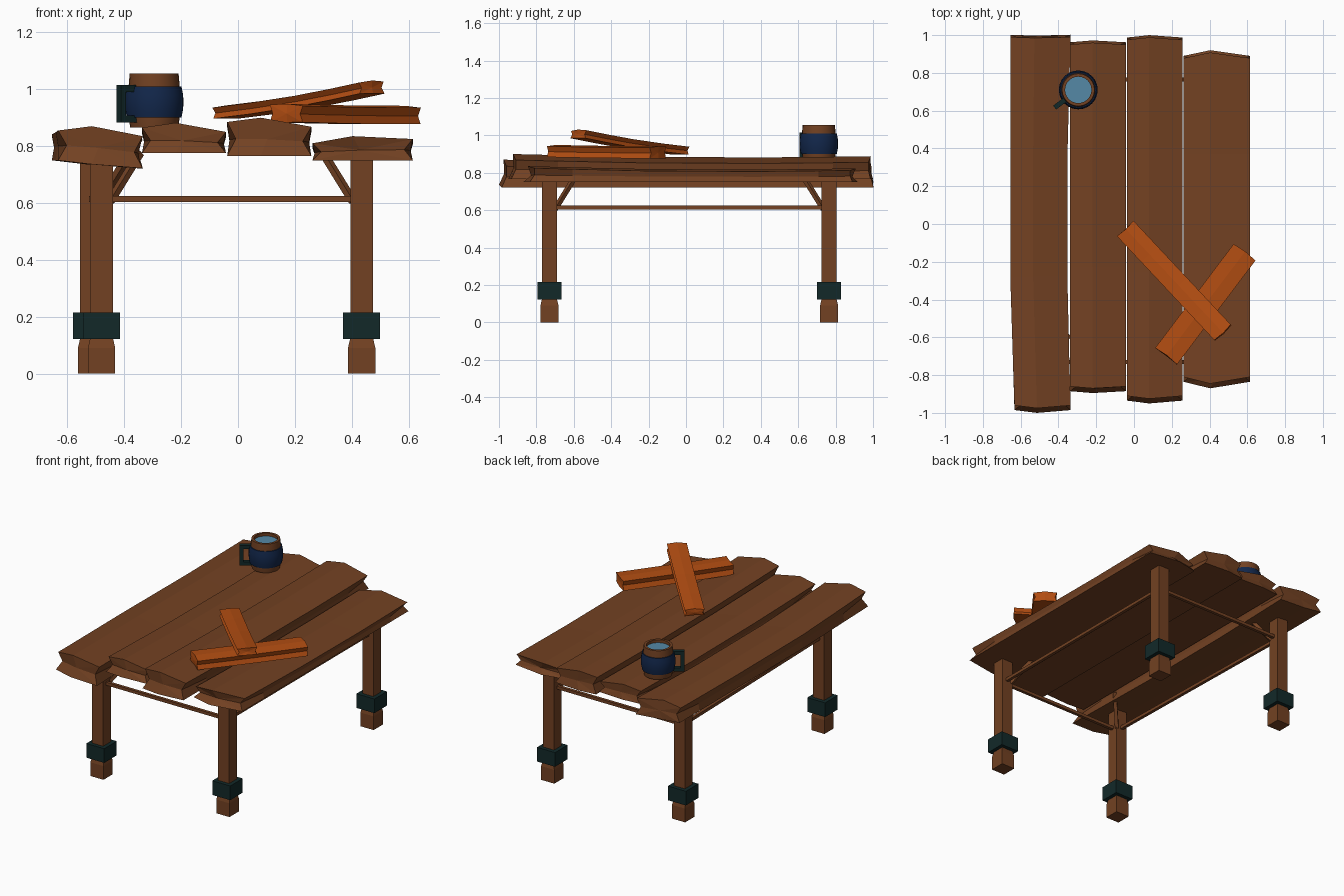
import bpy, bmesh, math
from mathutils import Vector, Matrix

if "Cube" in bpy.data.objects:
    bpy.data.objects.remove(bpy.data.objects["Cube"])


def material(name, rgb):
    m = bpy.data.materials.new(name)
    m.use_nodes = True
    m.diffuse_color = (*rgb, 1)
    m.node_tree.nodes["Principled BSDF"].inputs["Base Color"].default_value = (*rgb, 1)
    return m


WOOD = material("brown wood", (0.17, 0.053, 0.016))
ORANGE = material("orange wood", (0.45, 0.075, 0.006))
IRON = material("dark green iron", (0.006, 0.022, 0.022))
NAVY = material("navy band", (0.006, 0.020, 0.070))
LIQUID = material("light blue liquid", (0.09, 0.25, 0.38))


def finish(bm, name, mat):
    bmesh.ops.recalc_face_normals(bm, faces=bm.faces[:])
    mesh = bpy.data.meshes.new(name)
    bm.to_mesh(mesh)
    bm.free()
    mesh.materials.append(mat)
    ob = bpy.data.objects.new(name, mesh)
    bpy.context.scene.collection.objects.link(ob)
    return ob


def loft(name, rings, mat, matrix=Matrix()):
    """Skin a row of equal rings, closing both ends with a fan."""
    bm = bmesh.new()
    rows = [[bm.verts.new(matrix @ Vector(p)) for p in r] for r in rings]
    n = len(rows[0])
    for a, b in zip(rows, rows[1:]):
        for i in range(n):
            j = (i + 1) % n
            bm.faces.new((a[i], a[j], b[j], b[i]))
    for r in (rows[0], rows[-1]):
        mid = bm.verts.new(sum((v.co for v in r), Vector()) / n)
        for i in range(n):
            bm.faces.new((r[i], r[(i + 1) % n], mid))
    return finish(bm, name, mat)


def square(x, y, z, h):
    return [(x - h, y - h, z), (x + h, y - h, z), (x + h, y + h, z), (x - h, y + h, z)]


def bar(name, a, b, w, mat, t=None):
    """Box of width w and thickness t running from a to b."""
    a, b = Vector(a), Vector(b)
    d = (b - a).normalized()
    side = d.cross(Vector((0, 0, 1))).normalized()
    u = side * w / 2
    v = side.cross(d) * (t or w) / 2
    return loft(name, [[p + u + v, p - u + v, p - u - v, p + u - v] for p in (a, b)], mat)


def slab_ring(x0, x1, y, tops, bottoms, notch, bow=0, slant=0, peak=0.4):
    """Board section with notched sides; bow pushes the middle out along y."""
    xm = x0 + (x1 - x0) * peak
    lm, rm = (tops[0] + bottoms[0]) / 2, (tops[2] + bottoms[1]) / 2
    bm_ = (bottoms[0] + bottoms[1]) / 2
    return [(x0, y, tops[0]), (xm, y + bow, tops[1]), (x1, y, tops[2]),
            (x1 - notch, y, rm), (x1, y + slant, bottoms[1]),
            (xm, y + bow + slant, bm_), (x0, y + slant, bottoms[0]), (x0 + notch, y, lm)]


# Table top boards: x range, y range, end bows, top heights, bottom heights
boards = [
    ((-0.655, -0.335), (-0.96, 0.99), (-0.015, -0.005), (0.855, 0.87, 0.835), (0.75, 0.722)),
    ((-0.338, -0.042), (-0.86, 0.95), (-0.010, 0.01), (0.865, 0.882, 0.85), (0.775, 0.775)),
    ((-0.038, 0.258), (-0.91, 0.975), (-0.015, 0.013), (0.885, 0.90, 0.868), (0.766, 0.766)),
    ((0.262, 0.615), (-0.81, 0.878), (-0.035, 0.03), (0.81, 0.835, 0.825), (0.75, 0.75)),
]
for k, ((x0, x1), (y0, y1), bows, tops, bots) in enumerate(boards):
    rings = []
    for s in (0, 0.12, 0.35, 0.7, 0.9, 1):
        y = y0 + (y1 - y0) * s
        end = s in (0, 1)
        sag = -0.012 * math.sin(math.pi * s) - 0.012 * s
        tp = [z + sag for z in tops]
        pinch = 0.02 * math.sin(math.pi * s) if k == 0 else 0
        taper = 0.022 * max(0, 1 - 3 * s) if k == 0 else 0
        bow = bows[0] if s == 0 else bows[1] if s == 1 else 0
        slant = -0.025 if s == 0 else 0.012 if s == 1 else 0
        rings.append(slab_ring(x0 + taper, x1 - pinch, y, tp, bots,
                               0.03 if end else 0.008, bow, slant))
    loft(f"table_board_{k + 1}", rings, WOOD)

# Legs with feet, iron bands and corner braces
corners = {"front_right": (0.435, -0.73), "back_right": (0.435, 0.765),
           "back_left": (-0.515, 0.765), "front_left": (-0.48, -0.73)}
for label, (x, y) in corners.items():
    loft(f"{label}_leg", [square(x, y, z, h) for z, h in
                          ((0, 0.048), (0.09, 0.048), (0.125, 0.04), (0.775, 0.04))], WOOD)
    loft(f"{label}_band", [square(x, y, z, 0.065) for z in (0.122, 0.215)], IRON)
    sx, sy = math.copysign(1, x), math.copysign(1, y)
    bar(f"{label}_brace", (x - sx * 0.03, y - sy * 0.03, 0.605),
        (x - sx * 0.135, y - sy * 0.135, 0.775), 0.022, WOOD)

# Rails joining neighbouring legs
ring = list(corners.items())
for (na, a), (nb, b) in zip(ring, ring[1:] + ring[:1]):
    bar(f"rail_{na}_to_{nb}", (*a, 0.614), (*b, 0.614), 0.02, WOOD)


# Loose sticks lying on the table
def stick(name, a, b, w, t, sag):
    a, b = Vector(a), Vector(b)
    d = b - a
    rot = d.to_track_quat('Y', 'Z').to_matrix().to_4x4()
    rings = []
    for s in (0, 0.25, 0.55, 0.8, 1):
        z = -sag * math.sin(math.pi * s)
        end = s in (0, 1)
        rings.append(slab_ring(-w / 2, w / 2, d.length * s,
                               [z + t / 2, z + t / 2 + 0.003, z + t / 2 - 0.004],
                               [z - t / 2, z - t / 2], 0.012, 0.006 if end else 0, 0, 0.5))
    loft(name, rings, ORANGE, Matrix.Translation(a) @ rot)


stick("upper_stick", (-0.045, -0.025, 0.918), (0.47, -0.575, 1.006), 0.12, 0.043, 0.008)
stick("lower_stick", (0.17, -0.70, 0.915), (0.585, -0.15, 0.908), 0.145, 0.062, 0.002)

# Mug turned from profiles
MX, MY = -0.295, 0.71


def turned(name, profile, mat, steps=24):
    bm = bmesh.new()
    vs = [bm.verts.new((r, 0, z)) for r, z in profile]
    es = [bm.edges.new(p) for p in zip(vs, vs[1:])]
    bmesh.ops.spin(bm, geom=vs + es, axis=(0, 0, 1), cent=(0, 0, 0),
                   angle=2 * math.pi, steps=steps)
    bmesh.ops.remove_doubles(bm, verts=bm.verts[:], dist=0.0001)
    ob = finish(bm, name, mat)
    ob.location = (MX, MY, 0)
    bpy.context.view_layer.objects.active = ob
    ob.select_set(True)
    bpy.ops.object.shade_smooth_by_angle(angle=math.radians(35))
    ob.select_set(False)


turned("mug_body", [(0, 0.865), (0.084, 0.865), (0.09, 0.90), (0.093, 0.955), (0.09, 1.01),
                    (0.086, 1.055), (0.07, 1.055), (0.07, 1.02), (0, 1.02)], WOOD)
turned("mug_band", [(0.09, 0.90), (0.096, 0.90), (0.102, 0.93), (0.103, 0.955),
                    (0.102, 0.98), (0.096, 1.01), (0.088, 1.01)], NAVY)
turned("mug_liquid", [(0, 1.036), (0.071, 1.036)], LIQUID)

# Square mug handle
out = Vector((-0.80, -0.60, 0))
hub = Vector((MX, MY, 0))
for part, z in (("top", 1.003), ("bottom", 0.895)):
    up = Vector((0, 0, z))
    bar(f"handle_{part}", hub + out * 0.085 + up, hub + out * 0.155 + up, 0.026, IRON, 0.024)
grip = hub + out * 0.145
along = out * 0.011
across = Vector((-out.y, out.x, 0)) * 0.013
loft("handle_grip", [[grip + a * along + c * across + Vector((0, 0, z))
                      for a, c in ((1, 1), (-1, 1), (-1, -1), (1, -1))]
                     for z in (0.883, 1.015)], IRON)
